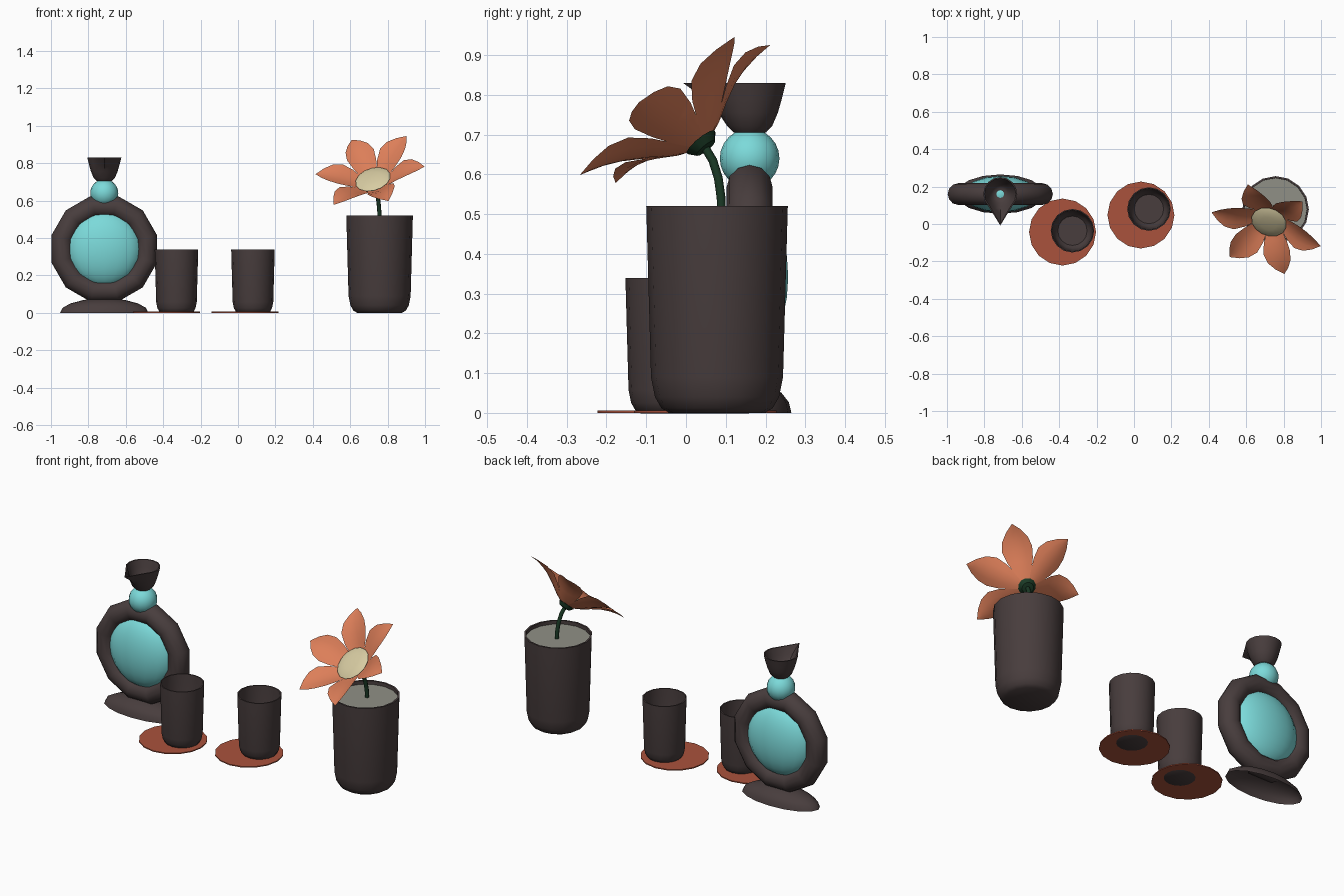
import bpy, bmesh, math
from mathutils import Vector, Matrix

if "Cube" in bpy.data.objects:
    bpy.data.objects.remove(bpy.data.objects["Cube"])


def material(name, rgb):
    m = bpy.data.materials.new(name)
    m.diffuse_color = (*rgb, 1)
    m.use_nodes = True
    m.node_tree.nodes["Principled BSDF"].inputs["Base Color"].default_value = m.diffuse_color
    return m


DARK = material("dark_clay", (0.065, 0.047, 0.047))
TURQ = material("turquoise", (0.2, 0.7, 0.7))
PETAL = material("petal_orange", (0.72, 0.21, 0.1))
RUST = material("rust", (0.4, 0.085, 0.045))
CREAM = material("cream", (0.68, 0.6, 0.36))
SOIL = material("soil_grey", (0.28, 0.28, 0.24))
GREEN = material("green", (0.01, 0.04, 0.018))


def finish(ob, name, mat, angle=40):
    ob.name = name
    ob.data.materials.append(mat)
    bpy.ops.object.select_all(action='DESELECT')
    ob.select_set(True)
    bpy.context.view_layer.objects.active = ob
    bpy.ops.object.shade_smooth_by_angle(angle=math.radians(angle))
    return ob


def from_bmesh(bm, name, mat, recalc=True, angle=40):
    bmesh.ops.remove_doubles(bm, verts=bm.verts, dist=1e-5)
    if recalc:
        bmesh.ops.recalc_face_normals(bm, faces=bm.faces)
    me = bpy.data.meshes.new(name)
    bm.to_mesh(me)
    bm.free()
    ob = bpy.data.objects.new(name, me)
    bpy.context.collection.objects.link(ob)
    return finish(ob, name, mat, angle)


def lathe(name, profile, loc, mat, sides=16, scale=(1, 1, 1), bend=None):
    """Revolve (radius, z) points about z; bend may move each vertex."""
    bm = bmesh.new()
    rings = []
    for r, z in profile:
        ring = []
        for i in range(sides):
            a = 2 * math.pi * i / sides
            co = Vector((r * math.cos(a), r * math.sin(a), z))
            ring.append(bm.verts.new(bend(co, i) if bend else co))
        rings.append(ring)
    for a, b in zip(rings, rings[1:]):
        for i in range(sides):
            j = (i + 1) % sides
            bm.faces.new((a[i], a[j], b[j], b[i]))
    ob = from_bmesh(bm, name, mat)
    ob.location, ob.scale = loc, scale
    return ob


def ball(name, loc, scale, mat):
    bpy.ops.mesh.primitive_uv_sphere_add(segments=16, ring_count=12, radius=1, location=loc)
    ob = bpy.context.object
    ob.scale = scale
    return finish(ob, name, mat, 60)


# Decanter: dome foot, ring body, lens, neck ball
DX, DY = -0.715, 0.16
lathe("decanter_foot", [(math.cos(t), math.sin(t)) for t in (0, 0.35, 0.7, 1.1, math.pi / 2)],
      (DX, DY, 0), DARK, 16, (0.237, 0.105, 0.078))
bpy.ops.mesh.primitive_torus_add(major_segments=12, minor_segments=12, major_radius=0.233,
                                 minor_radius=0.058, location=(DX, DY, 0.342))
bpy.context.object.data.transform(Matrix.Rotation(math.pi / 2, 4, 'X') @ Matrix.Rotation(math.pi / 12, 4, 'Z'))
finish(bpy.context.object, "decanter_ring", DARK, 60)
ball("decanter_lens", (DX, DY, 0.342), (0.2, 0.097, 0.2), TURQ).rotation_euler = (0, 0, 0)
ball("decanter_neck_ball", (DX, DY, 0.64), (0.075, 0.075, 0.075), TURQ)


# Pouring cup with the lip pulled forward
def pull_lip(co, i):
    k = max(0, (co.z - 0.72) / 0.11) ** 2
    co.y -= {12: 0.077, 11: 0.027, 13: 0.027}.get(i, 0) * k
    return co


lathe("pouring_cup", [(0, 0.705), (0.04, 0.705), (0.057, 0.722), (0.071, 0.755), (0.081, 0.79), (0.091, 0.83),
                      (0.084, 0.83), (0.073, 0.79), (0.062, 0.755), (0.046, 0.725), (0.03, 0.712), (0, 0.712)],
      (DX, DY, 0), DARK, 16, bend=pull_lip)

# Rounded vessels share one profile: two cups and the pot
VESSEL = [(0, 0), (0.12, 0), (0.14, 0.012), (0.156, 0.04), (0.166, 0.09), (0.178, 0.52),
          (0.168, 0.52), (0.157, 0.1), (0.146, 0.05), (0.12, 0.02), (0, 0.02)]
S = 0.34 / 0.52
for n, (cx, cy, kx, ky) in enumerate([(-0.329, -0.036, -0.382, -0.043), (0.08, 0.08, 0.037, 0.048)], 1):
    lathe(f"cup_{n}", VESSEL, (cx, cy, -0.001), DARK, 16, (S, S, S))
    lathe(f"coaster_{n}", [(0, 0), (0.179, 0), (0.179, 0.006), (0, 0.006)], (kx, ky, 0), RUST, 16)
PX, PY = 0.757, 0.078
lathe("flower_pot", VESSEL, (PX, PY, 0), DARK, 16)
lathe("pot_soil", [(0, 0.5), (0.17, 0.5)], (PX, PY, 0), SOIL, 16)

# Flower frame: tilted forward, first axis along one petal
centre = Vector((0.735, 0.045, 0.672))
axis = Vector((-0.24, -0.61, 0.75)).normalized()
u = Vector((0.29, -0.09, 0.02))
u = (u - axis * u.dot(axis)).normalized()
v = axis.cross(u)
frame = Matrix((u, v, axis)).transposed().to_4x4()
frame.translation = centre

# Stem and receptacle
cu = bpy.data.curves.new("flower_stem", 'CURVE')
cu.dimensions = '3D'
cu.bevel_depth, cu.bevel_resolution, cu.resolution_u = 0.011, 2, 4
sp = cu.splines.new('BEZIER')
sp.bezier_points.add(1)
for p, co, d in zip(sp.bezier_points, ((PX, 0.09, 0.49), centre),
                    (Vector((0, 0, 0.07)), axis * 0.06)):
    p.co, p.handle_left, p.handle_right = co, Vector(co) - d, Vector(co) + d
stem = bpy.data.objects.new("flower_stem", cu)
bpy.context.collection.objects.link(stem)
cu.materials.append(GREEN)
lathe("flower_receptacle", [(0, -0.012), (0.03, -0.008), (0.046, 0.012), (0, 0.02)],
      (0, 0, 0), GREEN, 12).matrix_world = frame

# Domed flower centre
lathe("flower_centre", [(0, 0.04), (0.092, 0.05), (0.097, 0.056), (0.08, 0.064), (0.045, 0.07), (0, 0.072)],
      (0, 0, 0), CREAM, 14).matrix_world = frame

# Six cupped petals: (radius, height, half width, edge lift)
RIB = [(0.03, 0.01, 0.02, 0.0), (0.07, 0.028, 0.042, 0.008), (0.12, 0.06, 0.066, 0.016), (0.17, 0.088, 0.078, 0.02),
       (0.22, 0.107, 0.066, 0.015), (0.265, 0.117, 0.038, 0.006), (0.305, 0.119, 0.001, 0.0)]
for k in range(6):
    bm = bmesh.new()
    rows = [[bm.verts.new((r, w * s, h + lift * s * s)) for s in (-1, -0.5, 0, 0.5, 1)]
            for r, h, w, lift in RIB]
    for a, b in zip(rows, rows[1:]):
        for i in range(4):
            bm.faces.new((a[i], b[i], b[i + 1], a[i + 1]))
    petal = from_bmesh(bm, f"petal_{k + 1}", PETAL, False, 60)
    petal.matrix_world = frame @ Matrix.Rotation(k * math.pi / 3, 4, 'Z')
